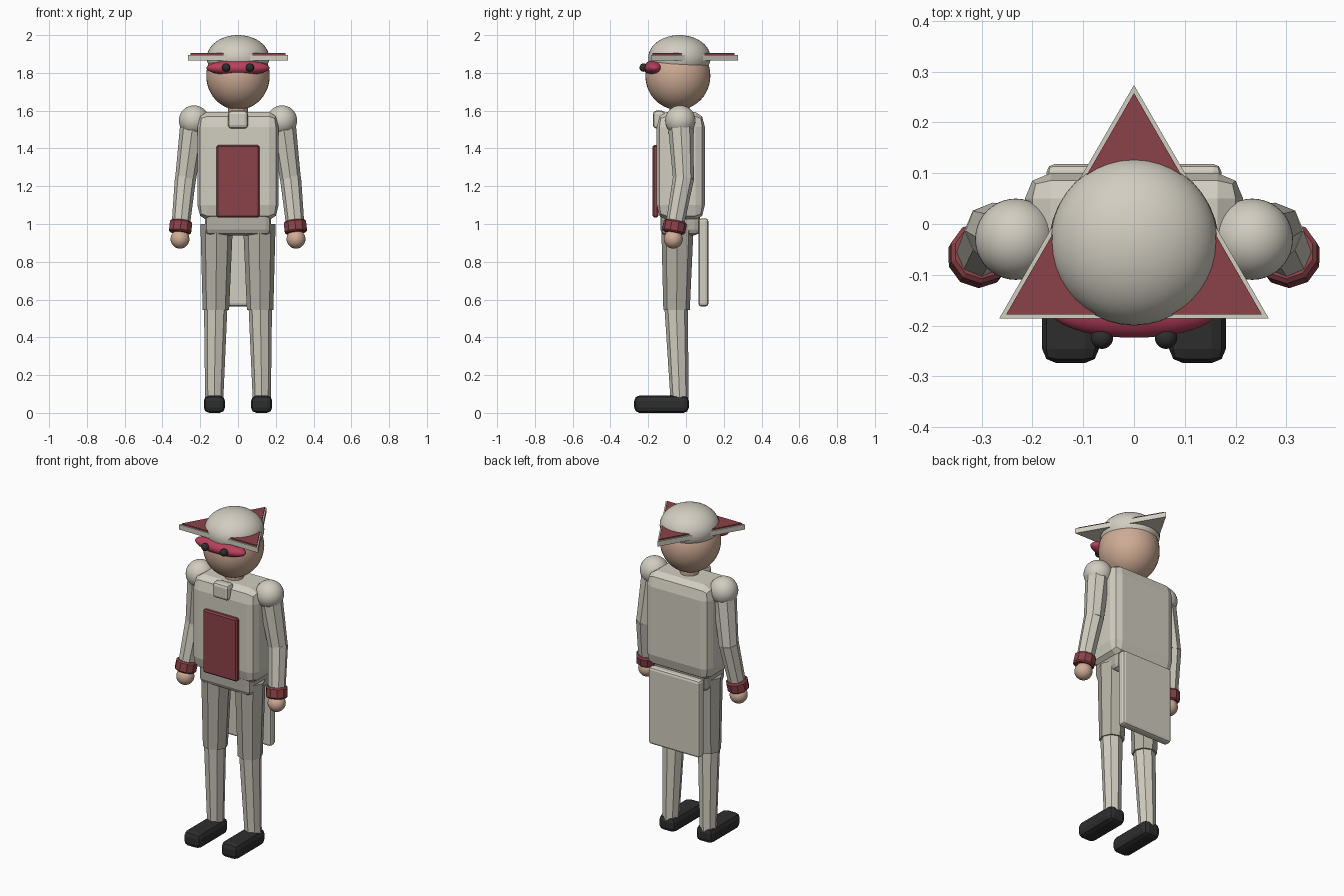
import bpy, bmesh, math
from mathutils import Vector, Matrix

if "Cube" in bpy.data.objects:
    bpy.data.objects.remove(bpy.data.objects["Cube"])


def material(name, color):
    m = bpy.data.materials.new(name)
    m.diffuse_color = (*color, 1)
    m.use_nodes = True
    m.node_tree.nodes["Principled BSDF"].inputs["Base Color"].default_value = m.diffuse_color
    return m


CREAM = material("cream cloth", (0.64, 0.61, 0.53))
SHADE = material("dull cream trousers", (0.45, 0.43, 0.37))
RED = material("dark red trim", (0.26, 0.055, 0.065))
CRIMSON = material("crimson mask", (0.48, 0.05, 0.105))
SKIN = material("skin", (0.62, 0.41, 0.30))
BLACK = material("black", (0.027, 0.027, 0.027))


def finish(name, bm, mat, smooth=False):
    bmesh.ops.recalc_face_normals(bm, faces=bm.faces)
    me = bpy.data.meshes.new(name)
    for f in bm.faces:
        f.smooth = smooth
    bm.to_mesh(me)
    bm.free()
    ob = bpy.data.objects.new(name, me)
    me.materials.append(mat)
    bpy.context.collection.objects.link(ob)
    return ob


def box(name, lo, hi, bevel, mat, segments=2):
    """Chamfered box; bevel is a width per axis."""
    size = Vector(hi) - Vector(lo)
    centre = (Vector(hi) + Vector(lo)) / 2
    b = Vector(bevel) if isinstance(bevel, tuple) else Vector((bevel,) * 3)
    stretch = b / b.x
    bm = bmesh.new()
    bmesh.ops.create_cube(bm, size=1)
    bmesh.ops.scale(bm, vec=[size[i] / stretch[i] for i in range(3)], verts=bm.verts)
    bmesh.ops.bevel(bm, geom=bm.edges[:], offset=b.x, segments=segments,
                    profile=0.5, affect='EDGES', clamp_overlap=True)
    bmesh.ops.scale(bm, vec=stretch, verts=bm.verts)
    bmesh.ops.translate(bm, vec=centre, verts=bm.verts)
    return finish(name, bm, mat)


def ball(name, centre, radii, mat):
    bm = bmesh.new()
    bmesh.ops.create_uvsphere(bm, u_segments=40, v_segments=24, radius=1)
    bmesh.ops.scale(bm, vec=radii, verts=bm.verts)
    bmesh.ops.translate(bm, vec=centre, verts=bm.verts)
    return finish(name, bm, mat, True)


def limb(name, start, end, r1, r2, mat, sides=8, bevel=0):
    """Tapered prism between two points."""
    a, b = Vector(start), Vector(end)
    d = b - a
    bm = bmesh.new()
    bmesh.ops.create_cone(bm, cap_ends=True, segments=sides,
                          radius1=r2, radius2=r1, depth=d.length)
    if bevel:
        rims = [e for e in bm.edges if abs(e.verts[0].co.z - e.verts[1].co.z) < 1e-5]
        bmesh.ops.bevel(bm, geom=rims, offset=bevel, segments=1, affect='EDGES')
    turn = Vector((0, 0, -1)).rotation_difference(d.normalized())
    bmesh.ops.transform(bm, matrix=Matrix.Translation((a + b) / 2) @ turn.to_matrix().to_4x4(),
                        verts=bm.verts)
    return finish(name, bm, mat)


def triangle(name, radius, z1, z2, mat):
    bm = bmesh.new()
    pts = [(radius * math.cos(math.radians(90 + 120 * i)),
            radius * math.sin(math.radians(90 + 120 * i)) - 0.033) for i in range(3)]
    face = bm.faces.new([bm.verts.new((x, y, z1)) for x, y in pts])
    top = bmesh.ops.extrude_face_region(bm, geom=[face])["geom"]
    bmesh.ops.translate(bm, vec=(0, 0, z2 - z1),
                        verts=[v for v in top if isinstance(v, bmesh.types.BMVert)])
    return finish(name, bm, mat)


# Head and neck
ball("head", (0, -0.043, 1.785), (0.168, 0.172, 0.18), SKIN)
limb("neck", (0, -0.035, 1.66), (0, -0.035, 1.55), 0.053, 0.053, SKIN, 12)
ball("mask", (0, -0.167, 1.826), (0.167, 0.057, 0.041), CRIMSON)

# Three-cornered hat
ball("hat_dome", (0, -0.035, 1.88), (0.165, 0.165, 0.12), CREAM)
triangle("hat_brim", 0.307, 1.866, 1.896, CREAM)
triangle("hat_brim_lining", 0.291, 1.896, 1.904, RED)

# Torso with collar, chest panel, hips and rear coat flap
box("torso", (-0.215, -0.155, 1.02), (0.215, 0.10, 1.593), (0.05, 0.05, 0.08), CREAM)
box("collar", (-0.053, -0.175, 1.505), (0.053, -0.11, 1.60), 0.018, CREAM)
box("chest_panel", (-0.115, -0.177, 1.035), (0.115, -0.145, 1.417), 0.008, RED, 1)
box("hips", (-0.175, -0.135, 0.94), (0.175, 0.075, 1.08), 0.03, SHADE)
box("coat_flap", (-0.172, 0.066, 0.563), (0.172, 0.118, 1.03), 0.015, CREAM)

# Paired parts
for s, side in ((-1, "left"), (1, "right")):
    ball(f"eye_{side}", (s * 0.063, -0.224, 1.828), (0.022, 0.022, 0.022), BLACK)

    # Arm
    shoulder = Vector((s * 0.236, -0.03, 1.55))
    elbow = Vector((s * 0.278, -0.013, 1.235))
    wrist = Vector((s * 0.304, -0.061, 0.985))
    ball(f"shoulder_{side}", (s * 0.233, -0.03, 1.548), (0.08, 0.08, 0.08), CREAM)
    limb(f"upper_arm_{side}", shoulder, elbow, 0.068, 0.055, CREAM)
    limb(f"forearm_{side}", elbow + Vector((0, 0, 0.01)), wrist, 0.056, 0.048, CREAM)
    along = (wrist - elbow).normalized()
    limb(f"cuff_{side}", wrist - along * 0.032, wrist + along * 0.032,
         0.062, 0.062, RED, 10, 0.008)
    ball(f"hand_{side}", (s * 0.307, -0.067, 0.92), (0.05, 0.05, 0.05), SKIN)

    # Leg
    limb(f"thigh_{side}", (s * 0.113, -0.045, 1.0), (s * 0.117, -0.05, 0.545),
         0.086, 0.07, SHADE)
    limb(f"shin_{side}", (s * 0.118, -0.052, 0.56), (s * 0.126, -0.034, 0.07),
         0.062, 0.048, CREAM)
    box(f"shoe_{side}", (s * 0.125 - 0.056, -0.274, 0.0),
        (s * 0.125 + 0.056, 0.015, 0.092), 0.028, BLACK)
